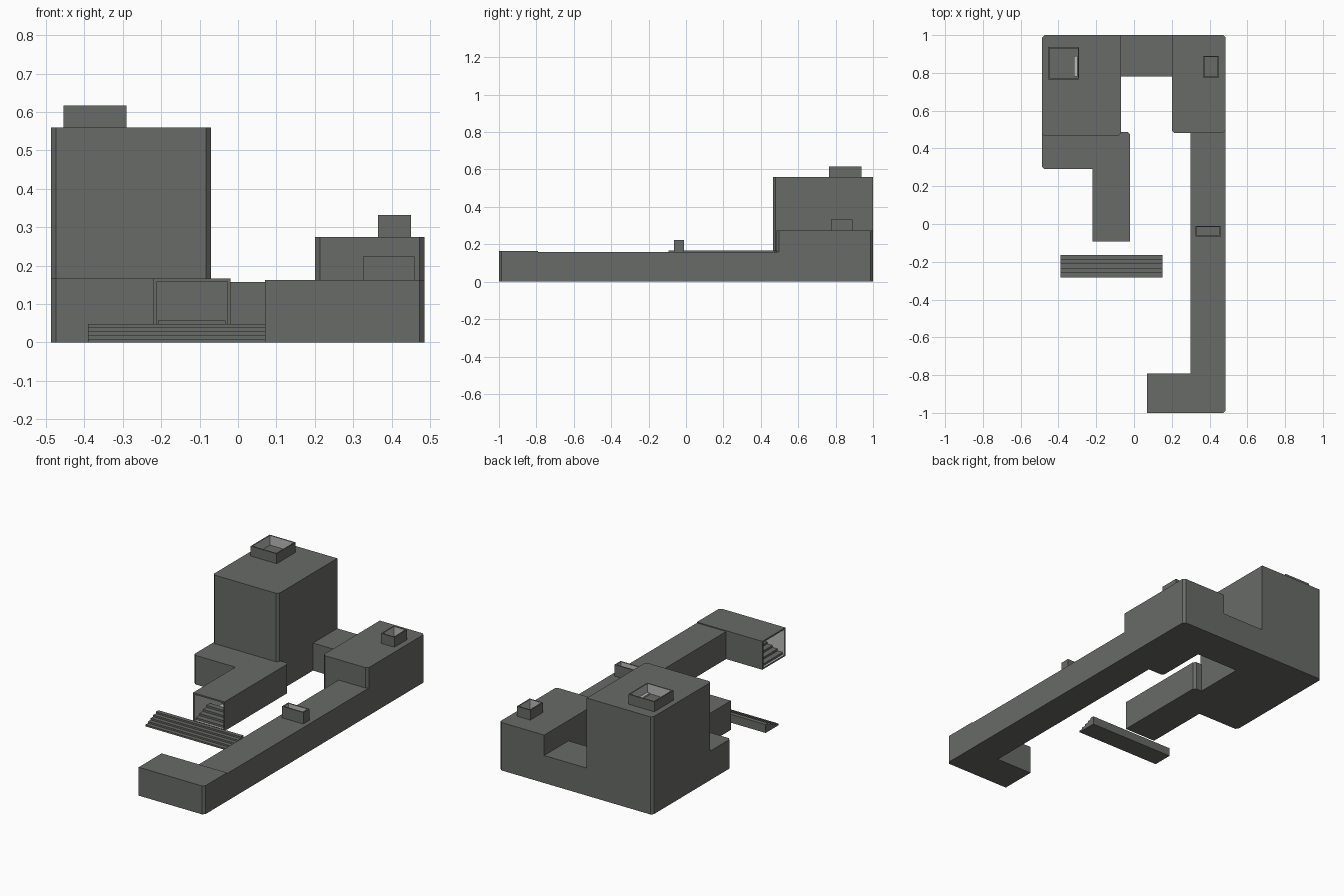
import bpy
import bmesh
from mathutils import Matrix, Vector

if "Cube" in bpy.data.objects:
    bpy.data.objects.remove(bpy.data.objects["Cube"], do_unlink=True)


def make_material(name, color):
    mat = bpy.data.materials.new(name)
    mat.use_nodes = True
    mat.diffuse_color = color
    mat.node_tree.nodes["Principled BSDF"].inputs["Base Color"].default_value = color
    return mat


concrete = make_material("dark concrete", (0.14, 0.147, 0.135, 1))
lining = make_material("pale lining", (0.5, 0.5, 0.5, 1))
CHAMFER = 0.013


def finish(name, bm):
    mesh = bpy.data.meshes.new(name)
    bm.to_mesh(mesh)
    bm.free()
    mesh.materials.append(concrete)
    mesh.materials.append(lining)
    obj = bpy.data.objects.new(name, mesh)
    bpy.context.collection.objects.link(obj)
    return obj


def hollow(bm, direction, wall, depth):
    """Sink a walled opening into the face that looks along direction."""
    direction = Vector(direction)
    face = max(bm.faces, key=lambda f: (f.normal.dot(direction) > 0.99,
                                        f.calc_center_median().dot(direction)))
    bmesh.ops.inset_individual(bm, faces=[face], thickness=wall)
    inner = bmesh.ops.extrude_discrete_faces(bm, faces=[face])["faces"][0]
    bmesh.ops.translate(bm, verts=inner.verts, vec=-direction * depth)
    for edge in inner.edges:
        for side in edge.link_faces:
            if side != inner:
                side.material_index = 1


def block(name, outline, z0, z1, chamfered=(), mouth=None):
    """Extrude a footprint; chamfer the numbered corners; open one side."""
    points = []
    for i, corner in enumerate(outline):
        here = Vector(corner)
        if i in chamfered:
            for other in (outline[i - 1], outline[(i + 1) % len(outline)]):
                points.append(here + (Vector(other) - here).normalized() * CHAMFER)
        else:
            points.append(here)
    bm = bmesh.new()
    base = bm.faces.new([bm.verts.new((p.x, p.y, z0)) for p in points])
    top = bmesh.ops.extrude_face_region(bm, geom=[base])["geom"]
    bmesh.ops.translate(bm, vec=(0, 0, z1 - z0),
                        verts=[v for v in top if isinstance(v, bmesh.types.BMVert)])
    bmesh.ops.recalc_face_normals(bm, faces=bm.faces)
    bm.normal_update()
    if mouth:
        hollow(bm, *mouth)
    return finish(name, bm)


def rect(x0, x1, y0, y1):
    return [(x0, y0), (x1, y0), (x1, y1), (x0, y1)]


def stairs(name, width, run, rise, steps, location, turn=0):
    """Stepped wedge climbing along +y, turned about z."""
    profile = [(0, 0)]
    for i in range(steps):
        profile += [(run * i / steps, rise * (i + 1) / steps),
                    (run * (i + 1) / steps, rise * (i + 1) / steps)]
    profile.append((run, 0))
    bm = bmesh.new()
    side = bm.faces.new([bm.verts.new((-width / 2, y, z)) for y, z in profile])
    far = bmesh.ops.extrude_face_region(bm, geom=[side])["geom"]
    bmesh.ops.translate(bm, vec=(width, 0, 0),
                        verts=[v for v in far if isinstance(v, bmesh.types.BMVert)])
    bmesh.ops.recalc_face_normals(bm, faces=bm.faces)
    bm.transform(Matrix.Translation(location) @ Matrix.Rotation(turn, 4, "Z"))
    return finish(name, bm)


# Main volumes
block("tower", rect(-0.487, -0.07, 0.465, 1), 0, 0.56, (0, 1, 3))
block("side_block", rect(0.2, 0.485, 0.483, 1), 0, 0.275, (0, 1, 2))
block("rear_link", rect(-0.09, 0.22, 0.78, 1), 0, 0.158)
block("long_gallery", rect(0.3, 0.485, -0.8, 0.52), 0, 0.158)

# Passages with open mouths
block("entrance_wing",
      [(-0.487, 0.29), (-0.22, 0.29), (-0.22, -0.093), (-0.02, -0.093),
       (-0.02, 0.487), (-0.487, 0.487)],
      0, 0.167, (0, 4), ((0, -1, 0), 0.012, 0.25))
block("gallery_end", rect(0.07, 0.485, -1, -0.792), 0, 0.163, (1,),
      ((-1, 0, 0), 0.012, 0.25))

# Roof shafts, open at the top
UP = (0, 0, 1)
block("tower_shaft", rect(-0.455, -0.29, 0.765, 0.937), 0.56, 0.617,
      mouth=(UP, 0.01, 0.055))
block("side_shaft", rect(0.365, 0.45, 0.775, 0.89), 0.275, 0.332,
      mouth=(UP, 0.01, 0.055))
block("gallery_shaft", rect(0.325, 0.46, -0.065, -0.01), 0.158, 0.224,
      mouth=(UP, 0.01, 0.062))

# Pale ledge inside the tall shaft
ledge = block("shaft_ledge", rect(-0.317, -0.3, 0.78, 0.89), 0.562, 0.57)
for face in ledge.data.polygons:
    face.material_index = 1

# Steps
stairs("outer_steps", 0.54, 0.117, 0.048, 5, (-0.12, -0.282, 0))
stairs("entrance_steps", 0.176, 0.13, 0.045, 4, (-0.12, -0.085, 0.012))
stairs("gallery_steps", 0.184, 0.13, 0.045, 4, (0.078, -0.896, 0.012), -1.5708)
